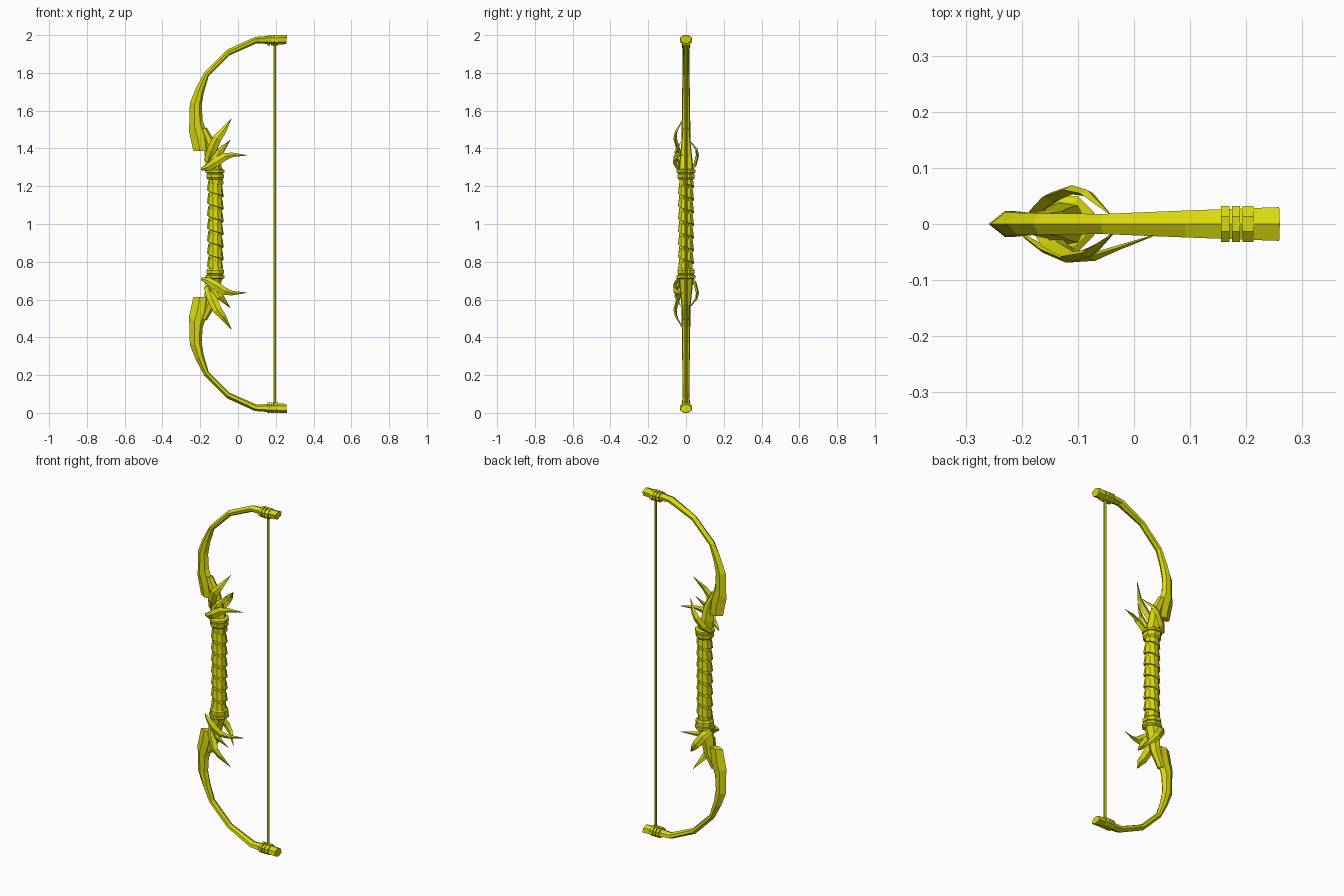
import bpy, bmesh, math
from mathutils import Vector

yellow = bpy.data.materials.new("yellow")
yellow.diffuse_color = (0.70, 0.70, 0.004, 1)


def loft(name, rings, mirror=True, closed=True):
    """Skin a list of equal point rings; optionally repeat mirrored about z = 1."""
    bm = bmesh.new()
    for flip in ((False, True) if mirror else (False,)):
        rows = [[bm.verts.new((x, y, 2 - z if flip else z)) for x, y, z in r] for r in rings]
        n = len(rows[0])
        for a, b in zip(rows, rows[1:]):
            for i in range(n):
                j = (i + 1) % n
                bm.faces.new((a[i], a[j], b[j], b[i]))
        if closed:
            bm.faces.new(rows[0][::-1])
            bm.faces.new(rows[-1])
    bmesh.ops.recalc_face_normals(bm, faces=bm.faces)
    me = bpy.data.meshes.new(name)
    bm.to_mesh(me)
    bm.free()
    me.materials.append(yellow)
    ob = bpy.data.objects.new(name, me)
    bpy.context.collection.objects.link(ob)
    return ob


def blade_ring(ox, oz, ix, iz, w, f=0.4, g=0.8):
    """Six-sided section between an outer and an inner ridge, half width w."""
    o, i = Vector((ox, 0, oz)), Vector((ix, 0, iz))
    side = Vector((0, w, 0))
    a, b = o.lerp(i, f), o.lerp(i, g)
    return [o, a + side, b + side * 0.85, i, b - side * 0.85, a - side]


def disc(cx, z, r, n=8, ry=None):
    ry = ry or r
    return [(cx + r * math.cos(math.tau * (k + .5) / n), ry * math.sin(math.tau * (k + .5) / n), z)
            for k in range(n)]


# Curved limbs, from tip to broad blade
loft("limb", [blade_ring(*p) for p in (
    (0.26, 2.0, 0.255, 1.952, 0.030, .25, .75),
    (0.20, 1.999, 0.20, 1.950, 0.028, .25, .75),
    (0.09, 1.990, 0.10, 1.957, 0.024, .3, .75),
    (-0.06, 1.922, -0.045, 1.893, 0.018),
    (-0.18, 1.800, -0.155, 1.783, 0.019),
    (-0.225, 1.715, -0.180, 1.700, 0.020),
    (-0.255, 1.640, -0.192, 1.630, 0.021),
    (-0.259, 1.490, -0.187, 1.550, 0.023),
    (-0.250, 1.450, -0.160, 1.470, 0.023),
    (-0.237, 1.388, -0.150, 1.385, 0.020))])

# Necks joining the grip to the limbs
loft("neck", [blade_ring(*p) for p in (
    (-0.162, 1.27, -0.078, 1.27, 0.040),
    (-0.175, 1.34, -0.100, 1.35, 0.034),
    (-0.178, 1.40, -0.118, 1.43, 0.026),
    (-0.205, 1.50, -0.165, 1.51, 0.018))])

# Rings around the limb tips
for x0, x1 in ((0.155, 0.170), (0.175, 0.189), (0.193, 0.213)):
    loft("tip_ring", [[(x, 0.035 * math.sin(math.tau * k / 8 + math.pi / 8),
                        1.973 + 0.029 * math.cos(math.tau * k / 8 + math.pi / 8))
                       for k in range(8)] for x in (x0, x1)])

# Bow string
loft("string", [disc(0.195, 0.04, 0.007, 6), disc(0.195, 1.96, 0.007, 6)], mirror=False)

# Grip with collars
loft("grip", [disc(-0.12, 0.72, 0.037, 8), disc(-0.12, 1.28, 0.037, 8)], mirror=False)
loft("collar", [disc(-0.121, z, r, 8) for z, r in
                ((1.235, .042), (1.245, .050), (1.262, .050), (1.264, .046),
                 (1.270, .046), (1.272, .054), (1.285, .054), (1.292, .042))])

# Spiral wrap: a wedge-shaped strip wound down the grip
wrap = []
turns, steps, z_top, z_low = 7, 10, 1.235, 0.765
for k in range(turns * steps + 1):
    t = math.tau * k / steps
    z = z_top + (z_low - z_top) * k / (turns * steps)
    c, s = math.cos(t), math.sin(t)
    wrap.append([(-0.12 + r * c, r * s, z + dz) for r, dz in
                 ((.030, .026), (.038, .026), (.044, -.022), (.030, -.026))])
loft("grip_wrap", wrap, mirror=False)


# Thorn leaves: flattened diamond sections along a bent path
def thorn(name, path):
    pts = [Vector(p[:3]) for p in path]
    rings = []
    for k, p in enumerate(pts):
        d = (pts[min(k + 1, len(pts) - 1)] - pts[max(k - 1, 0)]).normalized()
        wide = d.cross(Vector((0, 1, 0))).normalized() * path[k][3]
        thin = d.cross(wide).normalized() * path[k][3] * 0.38
        rings.append([p + wide, p + thin, p - wide, p - thin])
    loft(name, rings)


thorn("long_thorn", [(-0.160, -0.012, 1.330, .022), (-0.140, -0.040, 1.390, .026),
                     (-0.110, -0.058, 1.455, .024), (-0.080, -0.052, 1.490, .017),
                     (-0.035, -0.015, 1.557, .001)])
thorn("back_thorn", [(-0.175, 0.022, 1.285, .018), (-0.145, 0.048, 1.315, .024),
                     (-0.110, 0.061, 1.365, .022), (-0.085, 0.055, 1.395, .016),
                     (-0.040, 0.015, 1.445, .001)])
thorn("side_thorn", [(-0.195, -0.022, 1.290, .008), (-0.160, -0.045, 1.300, .018),
                     (-0.120, -0.060, 1.325, .024), (-0.070, -0.058, 1.357, .020),
                     (-0.030, -0.043, 1.366, .012), (0.048, -0.016, 1.364, .001)])
thorn("short_thorn", [(-0.150, -0.020, 1.290, .016), (-0.125, -0.045, 1.340, .020),
                      (-0.095, -0.055, 1.385, .017), (-0.045, -0.025, 1.440, .001)])
